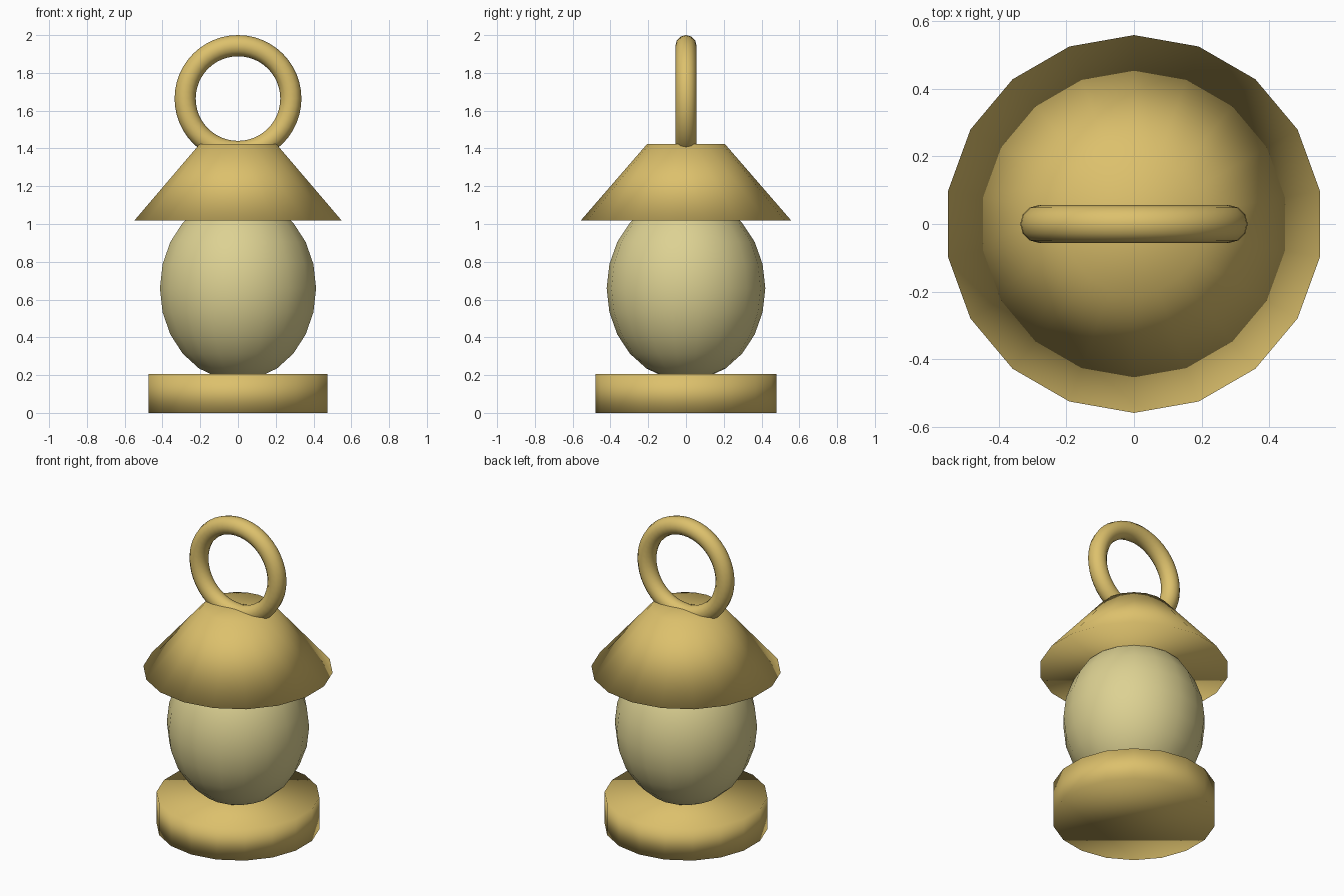
import bpy
from math import radians

cube = bpy.data.objects.get("Cube")
if cube:
    bpy.data.objects.remove(cube, do_unlink=True)

SIDES = 18


def make_material(name, color):
    mat = bpy.data.materials.new(name)
    mat.use_nodes = True
    mat.diffuse_color = color
    mat.node_tree.nodes["Principled BSDF"].inputs["Base Color"].default_value = color
    return mat


def finish(name, mat):
    """Name, smooth and colour the newly added primitive."""
    obj = bpy.context.object
    obj.name = obj.data.name = name
    obj.data.materials.append(mat)
    bpy.ops.object.shade_smooth()
    return obj


gold = make_material("gold", (0.72, 0.53, 0.15, 1))
cream = make_material("cream", (0.72, 0.64, 0.29, 1))

# Base disc
bpy.ops.mesh.primitive_cylinder_add(vertices=SIDES, radius=0.48, depth=0.205,
                                    location=(0, 0, 0.1025))
finish("base", gold)

# Egg-shaped lamp globe
bpy.ops.mesh.primitive_uv_sphere_add(segments=SIDES, ring_count=12, radius=0.42,
                                     location=(0, 0, 0.66))
globe = finish("globe", cream)
globe.scale.z = 0.49 / 0.42

# Sloping roof with closed top and underside
bpy.ops.mesh.primitive_cone_add(vertices=SIDES, radius1=0.558, radius2=0.207,
                                depth=0.405, location=(0, 0, 1.22))
finish("roof", gold)

# Upright hanging ring, sunk into the roof
bpy.ops.mesh.primitive_torus_add(major_segments=48, minor_segments=12,
                                 major_radius=0.28, minor_radius=0.056,
                                 location=(0, 0, 1.664), rotation=(radians(90), 0, 0))
finish("hanging_ring", gold)
